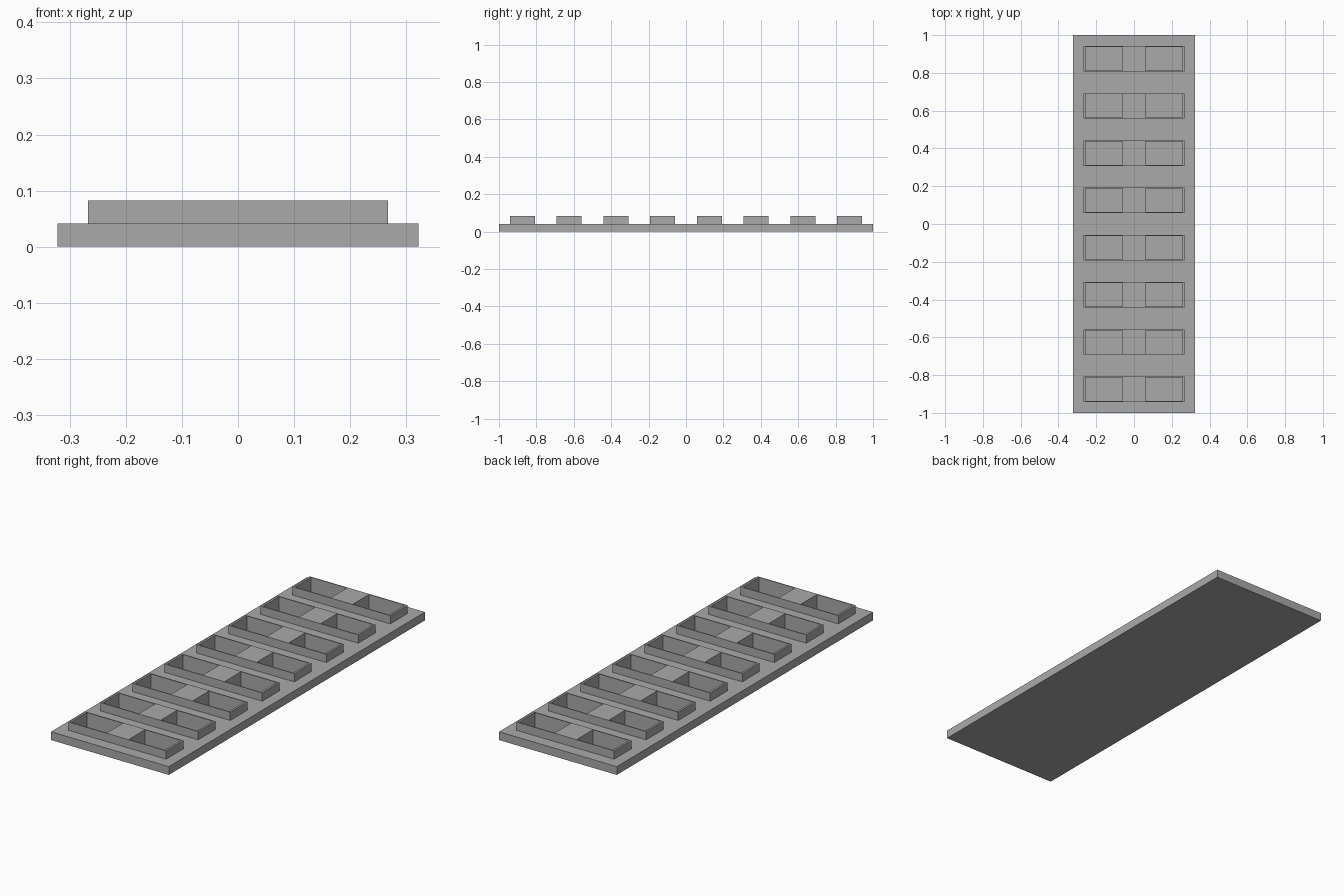
import bpy
import bmesh
from mathutils import Matrix, Vector

cube = bpy.data.objects.get("Cube")
if cube:
    bpy.data.objects.remove(cube, do_unlink=True)

PLATE_TOP, BAR_TOP, POCKET_FLOOR = 0.041, 0.082, 0.004
ROWS = [-0.875 + 0.25 * i for i in range(8)]

grey = bpy.data.materials.new("plain grey")
grey.use_nodes = True
colour = (0.4, 0.4, 0.4, 1)
grey.diffuse_color = colour
grey.node_tree.nodes["Principled BSDF"].inputs["Base Color"].default_value = colour


def boxes(name, specs):
    """One object made of boxes given as (low corner, high corner)."""
    bm = bmesh.new()
    for low, high in specs:
        low, high = Vector(low), Vector(high)
        place = Matrix.Translation((low + high) / 2) @ Matrix.Diagonal((high - low).to_4d())
        place[3][3] = 1
        bmesh.ops.create_cube(bm, size=1, matrix=place)
    mesh = bpy.data.meshes.new(name)
    bm.to_mesh(mesh)
    bm.free()
    mesh.materials.append(grey)
    obj = bpy.data.objects.new(name, mesh)
    bpy.context.collection.objects.link(obj)
    return obj


def combine(target, tool, operation):
    """Apply a boolean and discard the tool object."""
    tool.hide_render = True
    mod = target.modifiers.new(operation.lower(), "BOOLEAN")
    mod.operation, mod.object, mod.solver = operation, tool, "EXACT"
    bpy.context.view_layer.objects.active = target
    bpy.ops.object.modifier_apply(modifier=mod.name)
    bpy.data.objects.remove(tool, do_unlink=True)


# Flat base plate with eight raised crossbars
plate = boxes("ribbed_plate", [((-0.322, -1, 0), (0.322, 1, PLATE_TOP))])
bars = boxes("crossbars", [((-0.267, y - 0.067, 0.02), (0.267, y + 0.067, BAR_TOP)) for y in ROWS])
combine(plate, bars, "UNION")

# Two deep rectangular pockets in each crossbar
pockets = boxes("pocket_cutters", [
    ((min(a, b), y - 0.062, POCKET_FLOOR), (max(a, b), y + 0.062, 0.12))
    for y in ROWS for a, b in ((-0.257, -0.06), (0.06, 0.257))])
combine(plate, pockets, "DIFFERENCE")
